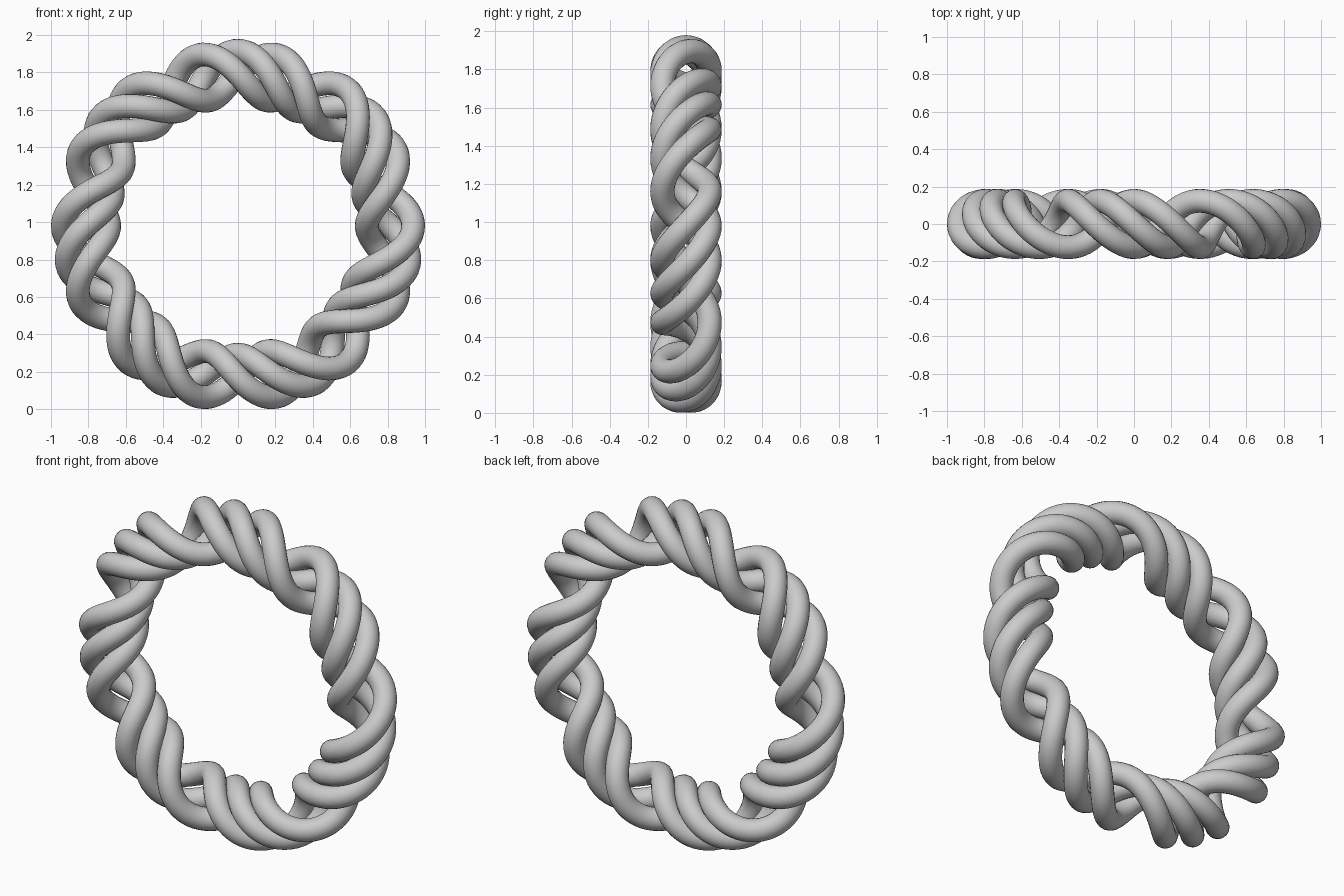
import bpy
from math import sin, cos, pi, tau

RING, COIL, STRAND = 0.8125, 0.124, 0.0635   # ring, helix and strand radii
TURNS, STEPS, CENTRE_Z = 7, 280, 0.98

cube = bpy.data.objects.get("Cube")
if cube:
    bpy.data.objects.remove(cube, do_unlink=True)

grey = bpy.data.materials.new("plain_grey")
grey.use_nodes = True
colour = (0.6, 0.6, 0.6, 1)
grey.diffuse_color = colour
grey.node_tree.nodes["Principled BSDF"].inputs["Base Color"].default_value = colour


def strand(name, phase):
    """Closed round strand that coils around the upright ring."""
    curve = bpy.data.curves.new(name, "CURVE")
    curve.dimensions = "3D"
    curve.bevel_depth = STRAND
    curve.bevel_resolution = 8
    spline = curve.splines.new("POLY")
    spline.points.add(STEPS - 1)
    spline.use_cyclic_u = True
    for i, point in enumerate(spline.points):
        a = tau * i / STEPS
        coil = TURNS * a + phase
        r = RING + COIL * cos(coil)
        point.co = (r * sin(a), -COIL * sin(coil), CENTRE_Z + r * cos(a), 1)
    curve.materials.append(grey)
    obj = bpy.data.objects.new(name, curve)
    bpy.context.collection.objects.link(obj)

    # Turn the swept curve into a smooth mesh
    bpy.ops.object.select_all(action="DESELECT")
    obj.select_set(True)
    bpy.context.view_layer.objects.active = obj
    bpy.ops.object.convert(target="MESH")
    bpy.ops.object.shade_smooth()


# Three strands a quarter turn apart, leaving one open groove
for name, phase in (("leading_strand", -pi / 2), ("middle_strand", 0), ("trailing_strand", pi / 2)):
    strand(name, phase)
